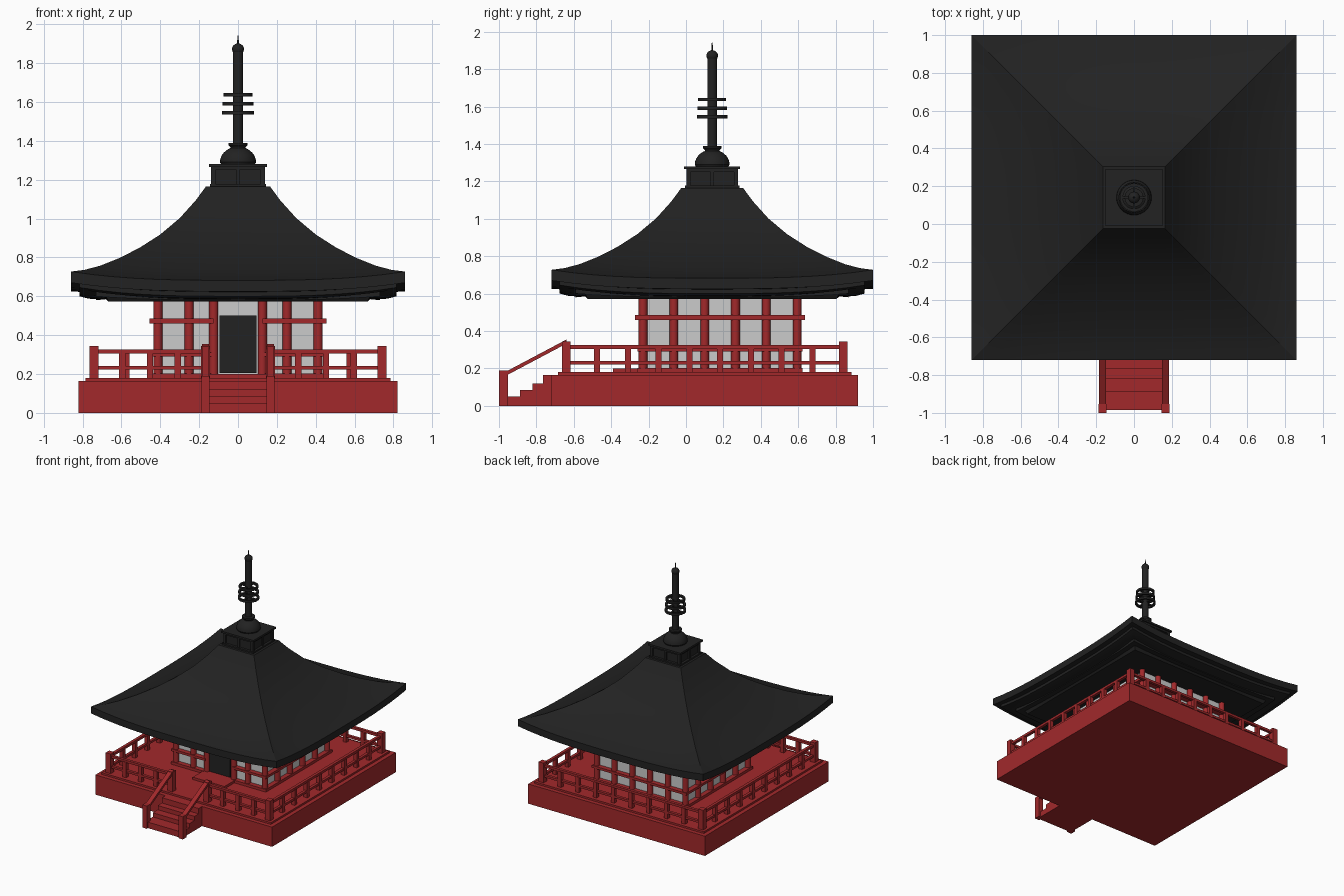
import bpy, bmesh, math
from mathutils import Vector

if "Cube" in bpy.data.objects:
    bpy.data.objects.remove(bpy.data.objects["Cube"])


def material(name, rgb):
    m = bpy.data.materials.new(name)
    m.diffuse_color = (*rgb, 1)
    m.use_nodes = True
    m.node_tree.nodes["Principled BSDF"].inputs["Base Color"].default_value = m.diffuse_color
    return m


RED = material("red_paint", (0.36, 0.022, 0.024))
BLACK = material("black_tile", (0.016, 0.016, 0.016))


def finish(bm, name, mat):
    bmesh.ops.recalc_face_normals(bm, faces=bm.faces)
    me = bpy.data.meshes.new(name)
    bm.to_mesh(me)
    bm.free()
    ob = bpy.data.objects.new(name, me)
    bpy.context.collection.objects.link(ob)
    if mat:
        me.materials.append(mat)
    return ob


def add_box(bm, x0, x1, y0, y1, z0, z1):
    vs = bmesh.ops.create_cube(bm, size=1)["verts"]
    for v in vs:
        v.co = Vector(((x0 + x1) / 2 + v.co.x * (x1 - x0),
                       (y0 + y1) / 2 + v.co.y * (y1 - y0),
                       (z0 + z1) / 2 + v.co.z * (z1 - z0)))
    return vs


def boxes(name, mat, items):
    bm = bmesh.new()
    for b in items:
        add_box(bm, *b)
    return finish(bm, name, mat)


def square(cy, h, z0, z1):
    return (-h, h, cy - h, cy + h, z0, z1)


def post(x, y, w, z0, z1):
    return (x - w, x + w, y - w, y + w, z0, z1)


def lathe(name, mat, profile, cy, n=24, closed=False):
    bm = bmesh.new()
    rings = [[bm.verts.new((r * math.cos(math.tau * i / n), cy + r * math.sin(math.tau * i / n), z))
              for i in range(n)] for r, z in profile]
    pairs = list(zip(rings, rings[1:]))
    if closed:
        pairs.append((rings[-1], rings[0]))
    else:
        bm.faces.new(rings[0])
        bm.faces.new(rings[-1])
    for a, b in pairs:
        for i in range(n):
            j = (i + 1) % n
            bm.faces.new((a[i], a[j], b[j], b[i]))
    return finish(bm, name, mat)


DECK_Y, BODY_Y, ROOF_Y = 0.10, 0.182, 0.14

# Platform
boxes("platform", RED, [square(DECK_Y, 0.82, 0, 0.165)])
boxes("deck", RED, [square(DECK_Y, 0.785, 0.165, 0.18)])

# Railing: corner posts, two rails and balusters on each side
R, W = 0.74, 0.023
y_front, y_back = DECK_Y - R, DECK_Y + R
boxes("railing_posts", RED,
      [post(sx * x, y, W, 0.18, 0.345) for sx in (-1, 1)
       for x, y in ((R, y_front), (R, y_back), (0.167, y_front))])
rails, balusters = [], []
for z0, z1 in ((0.305, 0.325), (0.222, 0.24)):
    rails.append((-R, R, y_back - 0.012, y_back + 0.012, z0, z1))
    for s in (-1, 1):
        rails.append((s * R - 0.012, s * R + 0.012, y_front, y_back, z0, z1))
        rails.append((min(s * 0.167, s * R), max(s * 0.167, s * R),
                      y_front - 0.012, y_front + 0.012, z0, z1))
for i in range(1, 9):
    o = -R + i * 2 * R / 9
    balusters.append(post(o, y_back, 0.016, 0.18, 0.31))
    balusters += [post(s * R, DECK_Y + o, 0.016, 0.18, 0.31) for s in (-1, 1)]
for i in range(1, 4):
    balusters += [post(s * (0.167 + i * 0.143), y_front, 0.016, 0.18, 0.31) for s in (-1, 1)]
boxes("railing_rails", RED, rails)
boxes("railing_balusters", RED, balusters)

# Front stairs with newel posts and sloping handrails
boxes("stairs", RED, [(-0.17, 0.17, y, -0.71, 0, z) for y, z in
                      ((-0.985, 0.05), (-0.887, 0.085), (-0.82, 0.12), (-0.765, 0.165))])
boxes("stair_newels", RED, [(s * 0.167 - 0.021, s * 0.167 + 0.021, -1.0, -0.953, 0, 0.19)
                            for s in (-1, 1)])
bm = bmesh.new()
for s in (-1, 1):
    for v in add_box(bm, s * 0.167 - 0.019, s * 0.167 + 0.019, -0.97, -0.64, 0, 0.022):
        v.co.z += 0.157 + (v.co.y + 0.97) * 0.53
finish(bm, "stair_handrails", RED)

# Hall walls, door and doorstep
boxes("walls", None, [square(BODY_Y, 0.40, 0.18, 0.62)])
boxes("door", BLACK, [(-0.095, 0.095, -0.24, -0.21, 0.205, 0.5)])
boxes("doorstep", RED, [(-0.147, 0.147, -0.39, -0.22, 0.18, 0.2)])

# Round columns
C = 0.412
spots = set()
for i in range(6):
    o = round(-C + i * 2 * C / 5, 4)
    spots |= {(-C, o), (C, o), (o, C)}
spots |= {(s * x, -C) for s in (-1, 1) for x in (0.252, 0.125)}
bm = bmesh.new()
for x, y in spots:
    vs = bmesh.ops.create_cone(bm, cap_ends=True, segments=20, radius1=0.023, radius2=0.023,
                               depth=0.42)["verts"]
    bmesh.ops.translate(bm, verts=vs, vec=(x, BODY_Y + y, 0.39))
finish(bm, "columns", RED)

# Wall beams, broken at the door
beams = []
for z0, z1, o in ((0.18, 0.202, 0.44), (0.29, 0.31, 0.44), (0.46, 0.485, 0.455)):
    i = 0.39
    beams.append((-o, o, BODY_Y + i, BODY_Y + o, z0, z1))
    for s in (-1, 1):
        beams.append((min(s * i, s * o), max(s * i, s * o), BODY_Y - o, BODY_Y + o, z0, z1))
        beams.append((min(s * 0.125, s * o), max(s * 0.125, s * o), BODY_Y - o, BODY_Y - i, z0, z1))
boxes("wall_beams", RED, beams)


# Square lofts whose edges sag between upturned corners: (half width, corner z, sag)
def square_loft(name, mat, profile, n=16):
    bm = bmesh.new()
    rings = []
    for h, z, sag in profile:
        ring = []
        for k in range(4):
            c, s = ((1, 0), (0, 1), (-1, 0), (0, -1))[k]
            for i in range(n):
                t = -1 + 2 * i / n
                ring.append(bm.verts.new((h * (c - s * t), ROOF_Y + h * (s + c * t),
                                          z - sag * (1 - abs(t) ** 3))))
        rings.append(ring)
    for a, b in zip(rings, rings[1:]):
        for i in range(4 * n):
            j = (i + 1) % (4 * n)
            bm.faces.new((a[i], a[j], b[j], b[i]))
    bm.faces.new(rings[0])
    bm.faces.new(rings[-1])
    return finish(bm, name, mat)


# Curved roof and stepped eaves
top = [(0.165, 1.165), (0.218, 1.093), (0.30, 1.002), (0.40, 0.918), (0.506, 0.85),
       (0.61, 0.797), (0.71, 0.757), (0.79, 0.736), (0.86, 0.727)]
under = [(0.86, 0.67, 0.045), (0.815, 0.668, 0.045), (0.815, 0.645, 0.045), (0.77, 0.628, 0.04),
         (0.73, 0.625, 0.04), (0.73, 0.6, 0.02), (0.68, 0.6, 0.015), (0.665, 0.572, 0)]
square_loft("roof", BLACK, [(r, z, 0.045 * ((r - 0.165) / 0.695) ** 2) for r, z in top] + under)

# Framed box on the roof peak
frame = [square(ROOF_Y, 0.125, 1.16, 1.27), square(ROOF_Y, 0.145, 1.16, 1.177),
         square(ROOF_Y, 0.138, 1.25, 1.267), square(ROOF_Y, 0.15, 1.265, 1.28)]
for a in (-1, 1):
    frame += [post(a * 0.127, ROOF_Y + b * 0.127, 0.011, 1.17, 1.26) for b in (-1, 1)]
    frame += [post(a * 0.127, ROOF_Y, 0.009, 1.17, 1.26), post(0, ROOF_Y + a * 0.127, 0.009, 1.17, 1.26)]
boxes("peak_box", BLACK, frame)

# Dome, spire pole and finial
dome = [(0.085, 1.275)] + [(0.093 * math.cos(a), 1.29 + 0.08 * math.sin(a))
                           for a in (math.radians(d) for d in range(0, 76, 12))]
lathe("dome", BLACK, dome, ROOF_Y, 32)
lathe("spire_collar", BLACK, [(0.036, 1.35), (0.04, 1.368), (0.05, 1.378), (0.05, 1.39), (0.03, 1.39)], ROOF_Y)
lathe("spire_pole", BLACK, [(0.026, 1.36), (0.026, 1.86)], ROOF_Y)
ball = [(0.031 * math.cos(a), 1.872 + 0.029 * math.sin(a))
        for a in (math.radians(d) for d in range(-75, 76, 15))]
lathe("finial_ball", BLACK, ball, ROOF_Y)
lathe("finial_tip", BLACK, [(0.006, 1.89), (0.002, 1.943)], ROOF_Y, 8)

# Spire rings with spokes
spokes = []
for k, (z, r) in enumerate(((1.545, 0.082), (1.591, 0.079), (1.638, 0.075))):
    lathe(f"spire_ring_{k + 1}", BLACK,
          [(r - 0.016, z - 0.009), (r, z - 0.009), (r, z + 0.009), (r - 0.016, z + 0.009)],
          ROOF_Y, 32, closed=True)
    q = r - 0.01
    spokes += [(-q, q, ROOF_Y - 0.006, ROOF_Y + 0.006, z - 0.006, z + 0.006),
               (-0.006, 0.006, ROOF_Y - q, ROOF_Y + q, z - 0.006, z + 0.006)]
boxes("ring_spokes", BLACK, spokes)

# Smooth shading with sharp edges kept
for ob in bpy.data.objects:
    ob.select_set(True)
bpy.context.view_layer.objects.active = bpy.data.objects["roof"]
bpy.ops.object.shade_smooth_by_angle(angle=math.radians(20))
